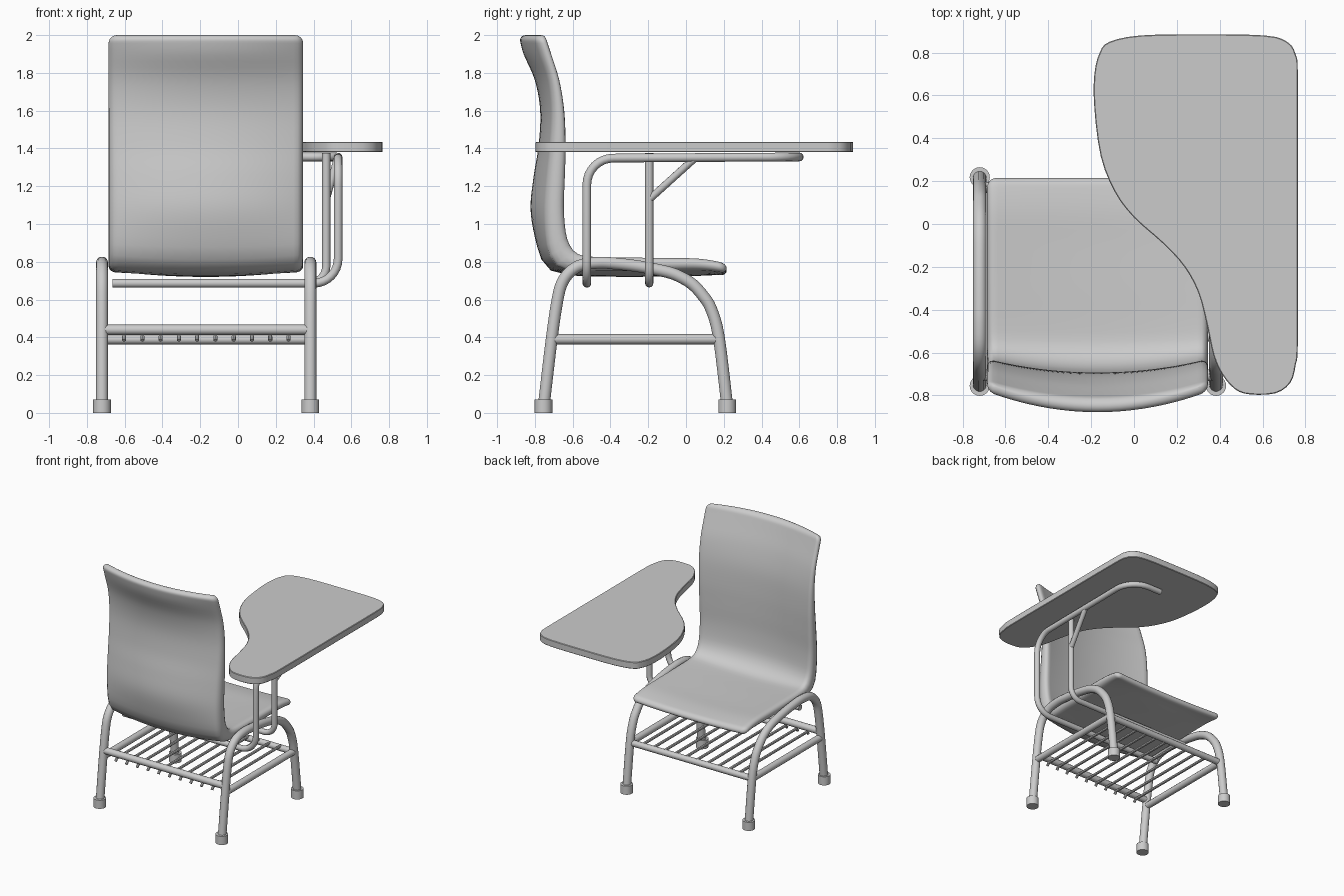
import bpy, bmesh, math
from mathutils import Vector

if "Cube" in bpy.data.objects:
    bpy.data.objects.remove(bpy.data.objects["Cube"])


def spline(pts, n, closed=False):
    """Smooth Catmull-Rom resampling of points of any dimension."""
    out, m = [], len(pts)
    for i in range(m if closed else m - 1):
        idx = [(i + k) % m if closed else min(max(i + k, 0), m - 1) for k in (-1, 0, 1, 2)]
        a, b, c, d = [pts[k] for k in idx]
        for s in range(n):
            t = s / n
            out.append(tuple(0.5 * (2 * q + (r - p) * t + (2 * p - 5 * q + 4 * r - u) * t * t
                                    + (3 * q - p - 3 * r + u) * t ** 3)
                             for p, q, r, u in zip(a, b, c, d)))
    if not closed:
        out.append(tuple(pts[-1]))
    return out


def fillet(pts, radii, n=8):
    """Polyline with rounded right-angle corners."""
    p = [Vector(q) for q in pts]
    out = [p[0]]
    for a, b, c, r in zip(p, p[1:], p[2:], radii):
        u, v = (a - b).normalized(), (c - b).normalized()
        for k in range(n + 1):
            t = k / n * math.pi / 2
            out.append(b + u * r * (1 - math.sin(t)) + v * r * (1 - math.cos(t)))
    return out + [p[-1]]


def smooth(ob, angle=40):
    bpy.ops.object.select_all(action='DESELECT')
    ob.select_set(True)
    bpy.context.view_layer.objects.active = ob
    bpy.ops.object.shade_smooth_by_angle(angle=math.radians(angle))


def tube(name, pts, r, res=4):
    cu = bpy.data.curves.new(name, 'CURVE')
    cu.dimensions = '3D'
    cu.bevel_depth, cu.bevel_resolution, cu.use_fill_caps = r, res, True
    sp = cu.splines.new('POLY')
    sp.points.add(len(pts) - 1)
    for q, co in zip(sp.points, pts):
        q.co = (*co, 1)
    ob = bpy.data.objects.new(name, cu)
    bpy.context.collection.objects.link(ob)
    bpy.ops.object.select_all(action='DESELECT')
    ob.select_set(True)
    bpy.context.view_layer.objects.active = ob
    bpy.ops.object.convert(target='MESH')
    smooth(bpy.context.object)


def mesh_object(name, bm):
    bmesh.ops.recalc_face_normals(bm, faces=bm.faces)
    me = bpy.data.meshes.new(name)
    bm.to_mesh(me)
    bm.free()
    ob = bpy.data.objects.new(name, me)
    bpy.context.collection.objects.link(ob)
    return ob


# Seat and back shell: sitter-side edge (y, z), outward angle (0 down, 90 back),
# front sag at mid-width, thickness at the side edge, total depth at mid-width
profile = [(.215, .79, 0, .012, .05, .062), (.15, .807, 0, .018, .055, .078), (.05, .82, 0, .022, .06, .095),
           (-.1, .823, 0, .025, .065, .1), (-.3, .825, 0, .025, .07, .105), (-.48, .829, 5, .028, .075, .107),
           (-.56, .84, 30, .035, .1, .125), (-.60, .872, 52, .042, .12, .17), (-.628, .94, 78, .05, .105, .17),
           (-.641, 1.08, 90, .052, .095, .182), (-.635, 1.25, 90, .058, .09, .172),
           (-.63, 1.42, 90, .065, .08, .15), (-.637, 1.6, 90, .07, .065, .135),
           (-.662, 1.76, 90, .078, .055, .138), (-.705, 1.9, 90, .08, .055, .155),
           (-.728, 1.97, 90, .08, .055, .15), (-.738, 2.0, 90, .08, .05, .142)]
dense = spline(profile, 12)
dist = [0]
for a, b in zip(dense, dense[1:]):
    dist.append(dist[-1] + math.hypot(b[0] - a[0], b[1] - a[1]))
total, R, C = dist[-1], .032, .045
ends = [0, .002, .007, .015, .024, .034, .045]
stations = ends + [.045 + (total - .09) * i / 56 for i in range(1, 56)] + [total - e for e in reversed(ends)]


def sample(d):
    i = max(k for k in range(len(dist) - 1) if dist[k] <= d + 1e-9)
    t = (d - dist[i]) / (dist[i + 1] - dist[i])
    return [p + (q - p) * t for p, q in zip(dense[i], dense[i + 1])]


bm, NX = bmesh.new(), 28
front, back = [], []
for d in stations:
    y, z, ang, sag, edge, depth = sample(d)
    ny, nz = -math.sin(math.radians(ang)), -math.cos(math.radians(ang))
    end = min(d, total - d)
    e = C - min(end, C)
    half = .515 - C + math.sqrt(max(C * C - e * e, 0))
    rows = [], []
    for j in range(NX + 1):
        u = math.sin((2 * j / NX - 1) * math.pi / 2)
        k = 1 - u * u
        near = min(end, half * (1 - abs(u)), R) / R
        w = math.sqrt(max(1 - (1 - near) ** 2, 0))      # rounded rim
        f, b = sag * k, edge + (depth - edge) * k
        for row, off in zip(rows, ((f + b) / 2 - (b - f) / 2 * w, (f + b) / 2 + (b - f) / 2 * w)):
            row.append(bm.verts.new((-.17 + u * half, y + ny * off, z + nz * off)))
    front.append(rows[0])
    back.append(rows[1])
for g in (front, back):
    for a, b in zip(g, g[1:]):
        for j in range(NX):
            bm.faces.new((a[j], a[j + 1], b[j + 1], b[j]))
bmesh.ops.remove_doubles(bm, verts=bm.verts, dist=1e-5)
smooth(mesh_object('seat_and_back_shell', bm), 60)

# Writing tablet
outline = [(-.115, .85), (.03, .88), (.31, .885), (.61, .88), (.715, .85), (.755, .79), (.765, .68),
           (.765, .1), (.765, -.54), (.755, -.655), (.73, -.74), (.66, -.79), (.54, -.795), (.47, -.77),
           (.41, -.70), (.37, -.61), (.34, -.47), (.30, -.32), (.235, -.20), (.14, -.095), (0, .03),
           (-.09, .15), (-.155, .315), (-.185, .54), (-.185, .70), (-.16, .80)]
bm = bmesh.new()
face = bm.faces.new([bm.verts.new((x, y, 1.38)) for x, y in spline(outline, 3, True)])
top = bmesh.ops.extrude_face_region(bm, geom=[face])['geom']
bmesh.ops.translate(bm, vec=(0, 0, .055), verts=[v for v in top if isinstance(v, bmesh.types.BMVert)])
if not any(f.normal.z < -.9 and f.calc_center_median().z < 1.39 for f in bm.faces):
    low = [v for v in bm.verts if v.co.z < 1.39]
    if not any(all(v in low for v in f.verts) for f in bm.faces):
        bmesh.ops.holes_fill(bm, edges=bm.edges)
tablet = mesh_object('writing_tablet', bm)
bv = tablet.modifiers.new('bevel', 'BEVEL')
bv.width, bv.segments, bv.limit_method, bv.angle_limit = .004, 1, 'ANGLE', math.radians(50)
smooth(tablet)

# Bent side legs, feet and rack side rails
leg = [(-.755, .02), (-.71, .4), (-.68, .6), (-.655, .69), (-.61, .75), (-.55, .784), (-.46, .795),
       (-.38, .791), (-.245, .775), (-.1, .746), (-.03, .72), (.035, .68), (.09, .62), (.133, .55),
       (.174, .4), (.22, .02)]
for side, x in (('left', -.72), ('right', .383)):
    tube(side + '_leg_frame', [(x, y, z) for y, z in spline(leg, 4)], .032, 5)
    for end, y in (('rear', -.755), ('front', .218)):
        bpy.ops.mesh.primitive_cylinder_add(vertices=24, radius=.047, depth=.07, location=(x, y, .035))
        foot = bpy.context.object
        foot.name = side + '_' + end + '_foot'
        smooth(foot)
    tube(side + '_rack_rail', [(x, -.71, .39), (x, .17, .39)], .027)

# Book rack cross rails and wires
tube('rear_rack_rail', [(-.72, -.705, .44), (.383, -.705, .44)], .027)
tube('front_rack_rail', [(-.72, .17, .388), (.383, .17, .388)], .025)
for i in range(10):
    x = -.603 + i * .0967
    tube('rack_wire', [(x, -.718, .385), (x, -.70, .405), (x, .17, .405)], .011, 2)

# Tablet arm supports running under the seat
tube('rear_arm_support', fillet([(-.665, -.525, .686), (.53, -.525, .686), (.53, -.525, 1.348),
                                 (.53, .6, 1.355), (.24, .6, 1.355)], (.13, .14, .17)), .023)
tube('front_arm_support', fillet([(-.665, -.195, .686), (.467, -.195, .686), (.467, -.195, 1.375)],
                                 (.09,)), .022)
tube('arm_brace', [(.467, -.195, 1.13), (.53, .06, 1.36)], .02)
